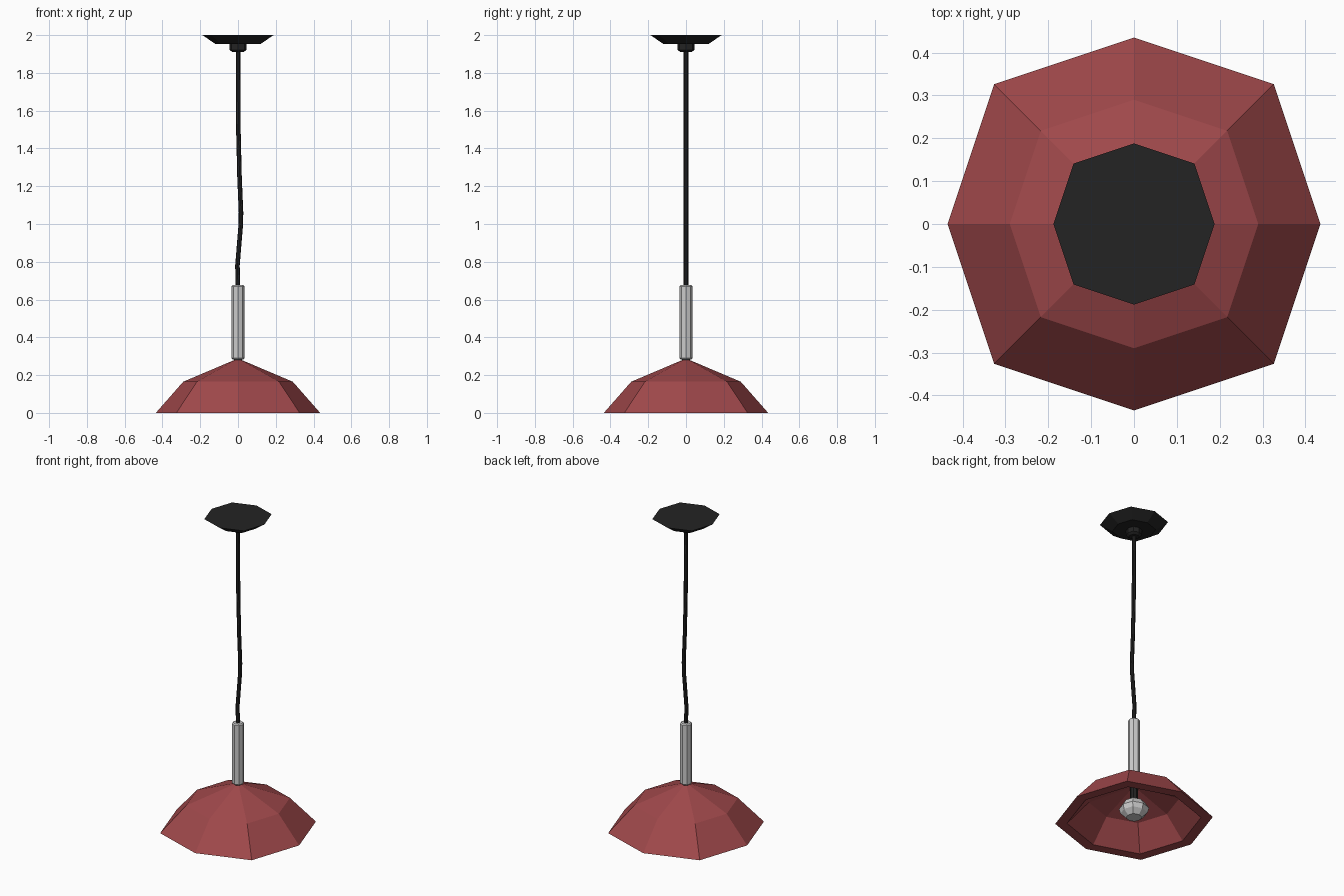
import bpy, bmesh, math

if "Cube" in bpy.data.objects:
    bpy.data.objects.remove(bpy.data.objects["Cube"])

def material(name, rgb):
    m = bpy.data.materials.new(name)
    m.diffuse_color = (*rgb, 1)
    m.use_nodes = True
    m.node_tree.nodes["Principled BSDF"].inputs["Base Color"].default_value = m.diffuse_color
    return m

RED = material("red_enamel", (0.35, 0.065, 0.07))
BLACK = material("black", (0.017, 0.017, 0.017))

# Eight-sided outline with diagonal corners at 0.75
OCTAGON = [(1, 0), (.75, .75), (0, 1), (-.75, .75),
           (-1, 0), (-.75, -.75), (0, -1), (.75, -.75)]
ROUND = [(math.cos(i * math.pi / 4), math.sin(i * math.pi / 4)) for i in range(8)]

def loft(name, sections, mat=None, outline=OCTAGON):
    """Skin rings given as (radius, z, x offset); both ends are capped."""
    bm = bmesh.new()
    rings = [[bm.verts.new((s[2] + x * s[0] if len(s) > 2 else x * s[0], y * s[0], s[1]))
              for x, y in outline] for s in sections]
    n = len(outline)
    for a, b in zip(rings, rings[1:]):
        for i in range(n):
            j = (i + 1) % n
            bm.faces.new((a[i], a[j], b[j], b[i]))
    bm.faces.new(rings[0])
    bm.faces.new(rings[-1])
    bmesh.ops.recalc_face_normals(bm, faces=bm.faces)
    mesh = bpy.data.meshes.new(name)
    bm.to_mesh(mesh)
    bm.free()
    obj = bpy.data.objects.new(name, mesh)
    bpy.context.collection.objects.link(obj)
    if mat:
        mesh.materials.append(mat)
    return obj

# Faceted shade: outside from the apex down, flat rim, then inside back up
loft("shade", [(.012, .283), (.29, .165), (.435, 0),
               (.37, 0), (.25, .135), (.012, .225)], RED)

# Bulb and its socket, which passes up through the shade
loft("bulb", [(.03, .135), (.06, .118), (.083, .08), (.075, .05), (.045, .02)])
loft("socket", [(.022, .13), (.022, .29)], BLACK)

# Metal stem above the shade
loft("stem", [(.028, .283), (.035, .29), (.035, .67), (.028, .676)], outline=ROUND)

# Gently bent cable
loft("cable", [(.012, .65, 0), (.012, .78, -.003), (.012, 1.0, .015),
               (.012, 1.06, .016), (.012, 1.25, .008), (.012, 1.5, .002),
               (.012, 1.93, 0)], BLACK, ROUND)

# Ceiling canopy with cable grip
loft("canopy", [(.188, 2.0), (.12, 1.953)], BLACK)
loft("cable_grip", [(.045, 1.96), (.045, 1.922), (.03, 1.91)], BLACK)
